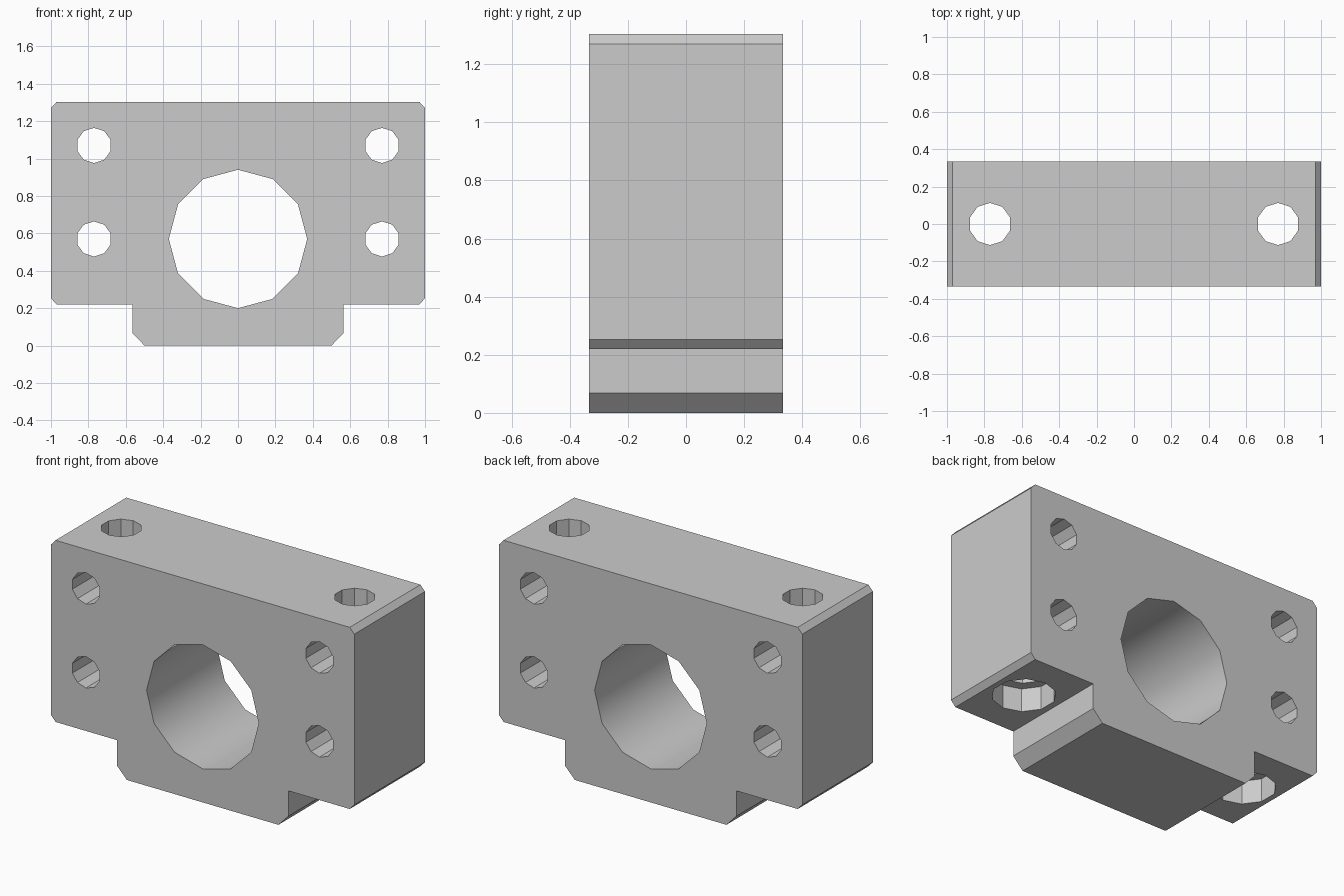
import bpy, bmesh, math
from mathutils import Matrix

cube = bpy.data.objects.get("Cube")
if cube:
    bpy.data.objects.remove(cube, do_unlink=True)

HALF_DEPTH = 0.333

grey = bpy.data.materials.new("plain_grey")
grey.use_nodes = True
colour = (0.6, 0.6, 0.6, 1)
grey.diffuse_color = colour
grey.node_tree.nodes["Principled BSDF"].inputs["Base Color"].default_value = colour


def to_object(bm, name):
    bmesh.ops.recalc_face_normals(bm, faces=bm.faces)
    mesh = bpy.data.meshes.new(name)
    bm.to_mesh(mesh)
    bm.free()
    obj = bpy.data.objects.new(name, mesh)
    mesh.materials.append(grey)
    bpy.context.collection.objects.link(obj)
    return obj


# Block: mirrored half profile, extruded front to back
half = [(0.5, 0), (0.565, 0.068), (0.565, 0.22), (0.97, 0.22),
        (1, 0.253), (1, 1.27), (0.97, 1.303)]
outline = half + [(-x, z) for x, z in reversed(half)]
bm = bmesh.new()
face = bm.faces.new([bm.verts.new((x, -HALF_DEPTH, z)) for x, z in outline])
sweep = bmesh.ops.extrude_face_region(bm, geom=[face])
bmesh.ops.translate(bm, vec=(0, 2 * HALF_DEPTH, 0),
                    verts=[v for v in sweep["geom"] if isinstance(v, bmesh.types.BMVert)])
block = to_object(bm, "bearing_block")


def bore(name, location, radius, length, sides, axis, turn=0):
    """Cut one straight hole, centred on location, through the block."""
    bm = bmesh.new()
    matrix = Matrix.Translation(location)
    if axis == "Y":
        matrix = matrix @ Matrix.Rotation(math.pi / 2, 4, "X")
    matrix = matrix @ Matrix.Rotation(turn, 4, "Z")
    bmesh.ops.create_cone(bm, cap_ends=True, segments=sides, radius1=radius,
                          radius2=radius, depth=length, matrix=matrix)
    cutter = to_object(bm, name)
    cutter.hide_render = True
    mod = block.modifiers.new(name, "BOOLEAN")
    mod.operation = "DIFFERENCE"
    mod.solver = "EXACT"
    mod.object = cutter
    bpy.context.view_layer.objects.active = block
    bpy.ops.object.modifier_apply(modifier=name)
    bpy.data.objects.remove(cutter, do_unlink=True)


# Bearing bore, then the fixing holes and counterbores on each side
bore("bearing_bore", (0, 0, 0.57), 0.37, 1, 12, "Y")
for x in (-0.77, 0.77):
    for z in (0.57, 1.07):
        bore("front_hole", (x, 0, z), 0.094, 1, 10, "Y")
    bore("vertical_hole", (x, 0, 0.75), 0.113, 2, 10, "Z")
    bore("counterbore", (x, 0, 0.21), 0.175, 0.3, 10, "Z")

# Smooth bearing bore, crisp edges elsewhere
bpy.ops.object.select_all(action="DESELECT")
block.select_set(True)
bpy.context.view_layer.objects.active = block
bpy.ops.object.shade_smooth_by_angle(angle=math.radians(33))
